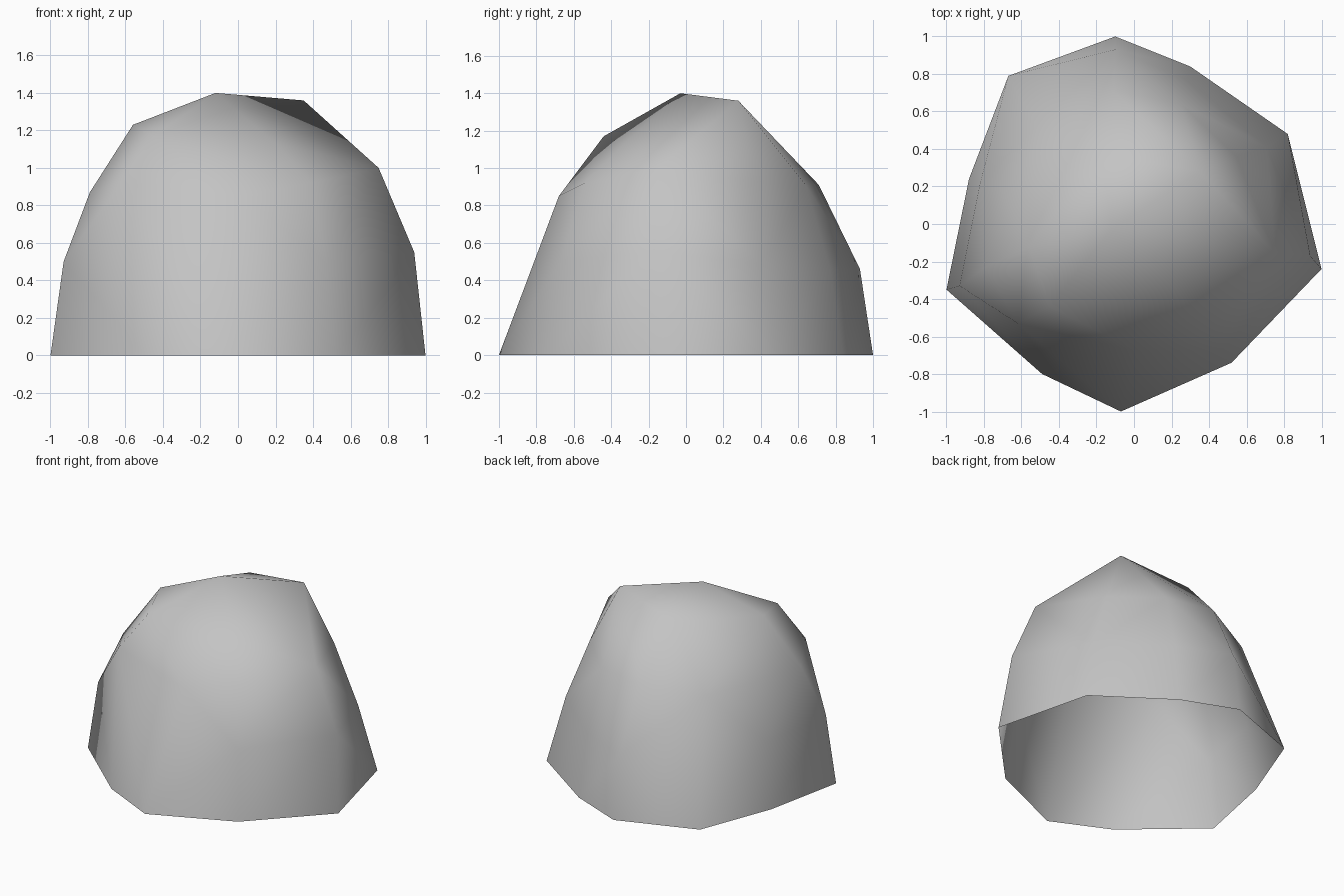
import bpy, bmesh

if "Cube" in bpy.data.objects:
    bpy.data.objects.remove(bpy.data.objects["Cube"])

# Corner points of the rock (x, y, z), ring by ring from the ground up
ground = [(-1.0, -.35), (-.49, -.80), (-.07, -1.0), (.52, -.74), (1.0, -.24),
          (.82, .48), (.30, .84), (-.10, 1.0), (-.67, .79), (-.88, .24)]
low = [(-.93, -.33, .50), (-.54, -.66, .48), (0, -.84, .40), (.47, -.67, .50), (.94, -.17, .55),
       (.71, .41, .485), (.28, .77, .46), (-.10, .93, .46), (-.82, .22, .48)]
middle = [(-.79, -.23, .87), (-.62, -.53, .92), (.02, -.68, .85), (.39, -.54, .92),
          (.75, -.15, 1.0), (.545, .36, .93), (.25, .64, .91), (-.11, .71, .91),
          (-.52, .52, .86), (-.70, .17, .88)]
crown = [(-.56, -.12, 1.23), (-.45, -.44, 1.17), (.20, -.33, 1.13),
         (.35, .28, 1.36), (-.165, .375, 1.26), (-.12, -.03, 1.40)]

# Wrap the points in a convex skin, then open the underside
bm = bmesh.new()
for p in [(x, y, 0) for x, y in ground] + low + middle + crown:
    bm.verts.new(p)
bmesh.ops.convex_hull(bm, input=bm.verts[:])
under = [f for f in bm.faces if all(v.co.z < .001 for v in f.verts)]
bmesh.ops.delete(bm, geom=under, context='FACES')
bmesh.ops.delete(bm, geom=[v for v in bm.verts if not v.link_faces], context='VERTS')
bmesh.ops.recalc_face_normals(bm, faces=bm.faces[:])
if sum(f.normal.z for f in bm.faces) < 0:
    bmesh.ops.reverse_faces(bm, faces=bm.faces[:])

mesh = bpy.data.meshes.new("boulder")
bm.to_mesh(mesh)
bm.free()
mesh.shade_smooth()

# Plain stone colour
stone = bpy.data.materials.new("stone grey")
stone.diffuse_color = (.55, .55, .55, 1)
stone.use_nodes = True
stone.node_tree.nodes["Principled BSDF"].inputs["Base Color"].default_value = stone.diffuse_color
mesh.materials.append(stone)

boulder = bpy.data.objects.new("boulder", mesh)
bpy.context.collection.objects.link(boulder)
